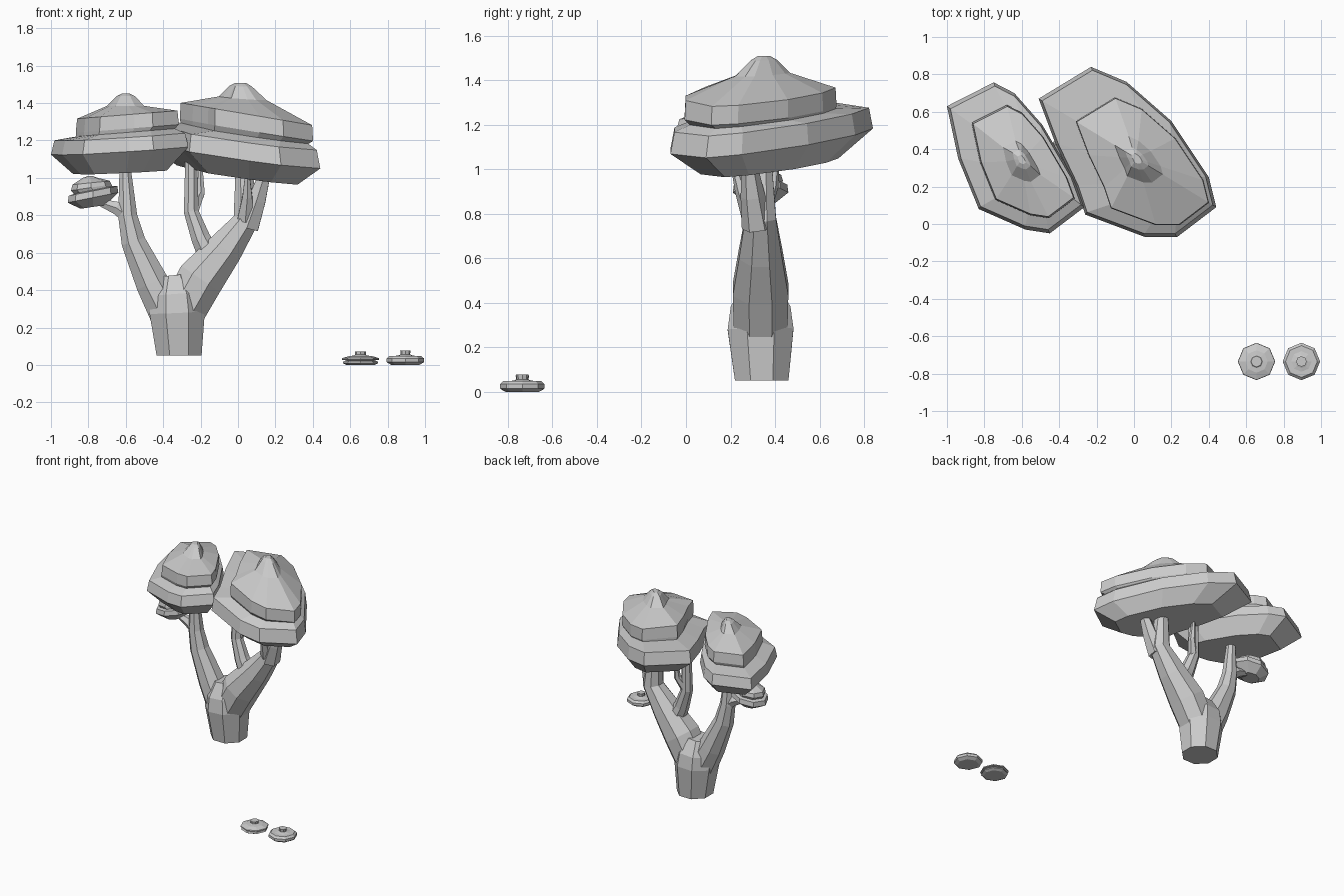
import bpy, bmesh, math
from mathutils import Vector


def loft(name, rings):
    """Skin a stack of equal-length vertex rings and cap both ends."""
    bm = bmesh.new()
    loops = [[bm.verts.new(p) for p in r] for r in rings]
    n = len(loops[0])
    for a, b in zip(loops, loops[1:]):
        for i in range(n):
            j = (i + 1) % n
            bm.faces.new((a[i], a[j], b[j], b[i]))
    bm.faces.new(loops[0][::-1])
    bm.faces.new(loops[-1])
    bmesh.ops.recalc_face_normals(bm, faces=bm.faces)
    me = bpy.data.meshes.new(name)
    bm.to_mesh(me)
    bm.free()
    ob = bpy.data.objects.new(name, me)
    bpy.context.collection.objects.link(ob)
    return ob


def canopy(name, outline, centre, rings):
    """rings: scale, height, shift x, shift y, tilt along x, tilt along y."""
    cx, cy = centre
    out = []
    for s, z, dx, dy, tx, ty in rings:
        ring = []
        for x, y in outline:
            ox, oy = (x - cx) * s + dx, (y - cy) * s + dy
            ring.append((cx + ox, cy + oy, z + tx * ox + ty * oy))
        out.append(ring)
    return loft(name, out)


def branch(name, path, radii, sides=8):
    """Tapered tube through the path points."""
    pts = [Vector(p) for p in path]
    rings = []
    for i, p in enumerate(pts):
        t = (pts[min(i + 1, len(pts) - 1)] - pts[max(i - 1, 0)]).normalized()
        u = Vector((0, 1, 0)).cross(t).normalized()
        v = t.cross(u)
        if i == 0 and name == "trunk":
            u, v = Vector((1, 0, 0)), Vector((0, 1, 0))
        ring = []
        for k in range(sides):
            a = 2 * math.pi * (k + 0.5) / sides
            ring.append(p + (u * math.cos(a) + v * math.sin(a)) * radii[i])
        rings.append(ring)
    return loft(name, rings)


def lathe(name, x, y, profile, sides=8):
    return loft(name, [[(x + r * math.cos(2 * math.pi * k / sides),
                         y + r * math.sin(2 * math.pi * k / sides), z)
                        for k in range(sides)] for r, z in profile])


# Trunk and forking branches
branch("trunk", [(-.315, .34, .05), (-.325, .335, .28), (-.33, .335, .38), (-.34, .335, .48)],
       [.13, .16, .145, .08])
branch("left_branch", [(-.37, .335, .27), (-.46, .335, .44), (-.56, .335, .66),
                       (-.59, .335, .80), (-.605, .335, 1.08)], [.11, .095, .07, .055, .03])
branch("small_cap_twig", [(-.57, .335, .78), (-.65, .335, .84), (-.77, .335, .88)],
       [.045, .04, .015], 6)
branch("right_branch", [(-.30, .335, .28), (-.20, .335, .46), (-.07, .335, .62),
                        (.045, .335, .78), (.03, .34, 1.08)], [.13, .135, .105, .075, .045])
branch("right_prong", [(.05, .32, .74), (.10, .30, .88), (.155, .28, 1.06)], [.07, .055, .03], 6)
branch("front_prong", [(.04, .30, .78), (.05, .25, .90), (.05, .21, 1.03)], [.05, .03, .012], 6)
branch("middle_branch", [(-.14, .335, .56), (-.20, .335, .68), (-.25, .345, .82),
                         (-.25, .35, 1.09)], [.07, .055, .043, .035])
branch("middle_twig", [(-.24, .35, .83), (-.20, .39, .92), (-.20, .41, 1.06)], [.035, .025, .012], 6)

# Two large tiered canopies
right_outline = [(-.51, .67), (-.42, .43), (-.31, .20), (-.26, .05), (.06, -.07), (.23, -.07),
                 (.44, .09), (.40, .25), (.20, .55), (-.04, .76), (-.23, .84)]
canopy("right_canopy", right_outline, (-.035, .385), [
    (.68, 1.02, .03, -.01, -.13, .05), (1, 1.13, 0, 0, -.13, .06),
    (.96, 1.225, 0, 0, -.13, .06), (.72, 1.25, .07, -.04, -.14, .04),
    (.75, 1.27, .08, -.05, -.16, .01), (.74, 1.355, .08, -.05, -.17, .0),
    (.27, 1.43, .06, -.04, -.06, .03), (.13, 1.492, .05, -.035, -.05, .0),
    (.06, 1.508, .05, -.035, 0, 0)])
left_outline = [(-1, .63), (-.94, .35), (-.83, .08), (-.58, -.03), (-.45, -.05), (-.265, .09),
                (-.32, .24), (-.49, .53), (-.64, .70), (-.75, .757)]
left_rings = [
    (.68, 1.03, 0, 0, .05, .02), (1, 1.145, 0, 0, .07, .02),
    (.95, 1.22, 0, 0, .07, .02), (.72, 1.24, .03, -.02, .08, .0),
    (.75, 1.26, .04, -.02, .08, .0), (.73, 1.335, .04, -.02, .08, .0),
    (.27, 1.385, .03, -.02, 0, .0), (.13, 1.438, .03, -.01, 0, .0),
    (.06, 1.45, .03, -.01, 0, 0)]
canopy("left_canopy", left_outline, (-.63, .355), left_rings)

# Small canopy hanging on the left twig
small_outline = [(-.775 + .135 * math.cos(k * math.pi / 4), .335 + .125 * math.sin(k * math.pi / 4))
                 for k in range(8)]
canopy("small_canopy", small_outline, (-.775, .335), [
    (.5, .845, 0, 0, .15, 0), (1, .895, 0, 0, .2, 0), (.96, .93, 0, 0, .2, 0),
    (.76, .935, 0, 0, .2, 0), (.8, .95, -.01, 0, .15, 0), (.74, .975, -.01, 0, .1, 0),
    (.3, 1.0, -.015, 0, 0, 0), (.1, 1.01, -.015, 0, 0, 0)])

# Two low caps on the ground
lathe("double_cap", .655, -.735, [(.075, 0), (.095, .01), (.09, .02), (.07, .023), (.1, .028),
                                  (.098, .036), (.06, .048), (.035, .05), (.028, .055), (.03, .072)])
lathe("single_cap", .895, -.735, [(.075, 0), (.1, .015), (.1, .034), (.085, .048), (.055, .048),
                                  (.035, .052), (.025, .056), (.028, .078)])
